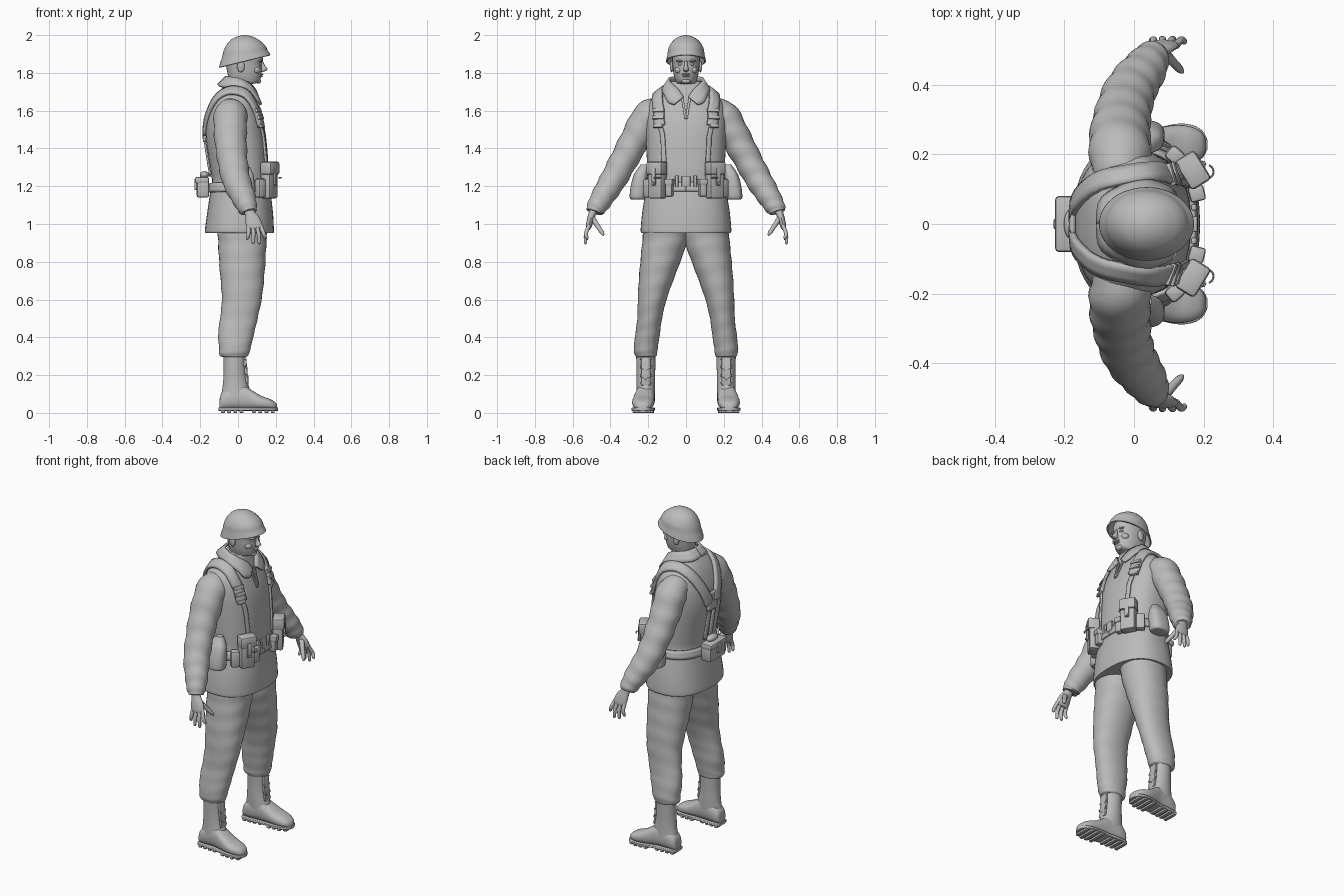
import bpy, bmesh, math
from mathutils import Vector, Matrix
from mathutils.bvhtree import BVHTree

if "Cube" in bpy.data.objects:
    bpy.data.objects.remove(bpy.data.objects["Cube"])

GREY = bpy.data.materials.new("plain grey")
GREY.diffuse_color = (0.5, 0.5, 0.5, 1)
GREY.use_nodes = True
GREY.node_tree.nodes["Principled BSDF"].inputs["Base Color"].default_value = GREY.diffuse_color


def finish(name, bm, angle=40):
    bmesh.ops.recalc_face_normals(bm, faces=bm.faces)
    me = bpy.data.meshes.new(name)
    bm.to_mesh(me)
    bm.free()
    ob = bpy.data.objects.new(name, me)
    bpy.context.collection.objects.link(ob)
    me.materials.append(GREY)
    bpy.ops.object.select_all(action='DESELECT')
    ob.select_set(True)
    bpy.context.view_layer.objects.active = ob
    bpy.ops.object.shade_smooth_by_angle(angle=math.radians(angle))
    return ob


def spline(pts, n):
    """Catmull-Rom through tuples of any length."""
    out = []
    for i in range(len(pts) - 1):
        a, b, c, d = pts[max(i - 1, 0)], pts[i], pts[i + 1], pts[min(i + 2, len(pts) - 1)]
        for k in range(n):
            t = k / n
            out.append(tuple(q + .5 * t * (r - p + t * (2 * p - 5 * q + 4 * r - s + t * (3 * (q - r) + s - p)))
                             for p, q, r, s in zip(a, b, c, d)))
    return out + [pts[-1]]


def loft(name, rings, axis=None, power=2.0, seg=28, n=4, fold=0.0, cap=True, warp=None):
    """Skin rings (x, y, z, ru, rv); axis fixes the ring plane, else it follows the path."""
    rings = spline(rings, n)
    bm, rows = bmesh.new(), []
    for i, r in enumerate(rings):
        c = Vector(r[:3])
        if axis == 'z':
            u, v = Vector((1, 0, 0)), Vector((0, 1, 0))
        elif axis == 'x':
            u, v = Vector((0, 1, 0)), Vector((0, 0, 1))
        else:
            t = (Vector(rings[min(i + 1, len(rings) - 1)][:3]) - Vector(rings[max(i - 1, 0)][:3])).normalized()
            u = (Vector((1, 0, 0)) - t * t.x).normalized()
            v = t.cross(u)
        row = []
        for k in range(seg):
            a = 2 * math.pi * k / seg
            ca, sa = math.cos(a), math.sin(a)
            f = 1 + fold * math.sin(1.25 * i + 1.6 * math.sin(a + .4))
            p = c + u * math.copysign(abs(ca) ** (2 / power), ca) * r[3] * f \
                  + v * math.copysign(abs(sa) ** (2 / power), sa) * r[4] * f
            row.append(bm.verts.new(warp(p) if warp else p))
        rows.append(row)
    for a, b in zip(rows, rows[1:]):
        for k in range(seg):
            bm.faces.new((a[k], a[k - 1], b[k - 1], b[k]))
    if cap:
        bm.faces.new(rows[0])
    bm.faces.new(rows[-1])
    return finish(name, bm)


def span(z, x0, x1, y0, y1):
    return ((x0 + x1) / 2, (y0 + y1) / 2, z, (x1 - x0) / 2, (y1 - y0) / 2)


def box(name, at, size, turn=0.0, bevel=.008, tilt=0.0):
    bm = bmesh.new()
    m = Matrix.Translation(at) @ Matrix.Rotation(turn, 4, 'Z') @ Matrix.Rotation(tilt, 4, 'Y')
    bmesh.ops.create_cube(bm, size=1, matrix=m @ Matrix.Diagonal((*size, 1)))
    bmesh.ops.bevel(bm, geom=bm.edges[:], offset=bevel, segments=2, affect='EDGES', profile=.5)
    return finish(name, bm)


def blob(name, at, size):
    bm = bmesh.new()
    bmesh.ops.create_uvsphere(bm, u_segments=16, v_segments=10, radius=1,
                              matrix=Matrix.Translation(at) @ Matrix.Diagonal((*size, 1)))
    return finish(name, bm, 80)


def rod(name, a, b, r):
    return loft(name, [(*a, r, r), (*b, r, r)], seg=8, n=1)


def sheet(name, rows, thick):
    bm = bmesh.new()
    vs = [[bm.verts.new(p) for p in row] for row in rows]
    for a, b in zip(vs, vs[1:]):
        for k in range(len(a) - 1):
            bm.faces.new((a[k], a[k + 1], b[k + 1], b[k]))
    ob = finish(name, bm)
    mod = ob.modifiers.new("thickness", 'SOLIDIFY')
    mod.thickness, mod.offset = thick, 0
    return ob


# jacket body
torso = loft("jacket_body", [span(z, a, b, -w, w) for z, a, b, w in (
    (.953, -.172, .188, .236), (.97, -.175, .19, .24), (1.06, -.163, .185, .232), (1.17, -.147, .172, .214),
    (1.225, -.138, .162, .203), (1.30, -.148, .162, .205), (1.45, -.170, .150, .213), (1.55, -.165, .132, .215),
    (1.63, -.140, .105, .200), (1.68, -.115, .088, .162), (1.72, -.085, .078, .112), (1.755, -.06, .07, .078))],
    axis='z', power=2.4, seg=48, n=5)
wear = [torso]

for side, s in (("left", 1), ("right", -1)):
    # sleeves
    wear.append(loft(side + "_sleeve", [(x, s * y, z, a, b) for x, y, z, a, b in (
        (-.04, .12, 1.60, .07, .07), (-.04, .195, 1.57, .088, .085), (-.04, .262, 1.46, .086, .08),
        (-.03, .325, 1.345, .08, .074), (-.01, .385, 1.235, .075, .07), (.025, .437, 1.15, .066, .062),
        (.05, .475, 1.085, .052, .052), (.056, .484, 1.062, .042, .042))], n=6, fold=.035))
    # hands
    loft(side + "_palm", [(x, s * y, z, a, b) for x, y, z, a, b in (
        (.055, .484, 1.09, .028, .024), (.064, .496, 1.055, .028, .02), (.078, .507, 1.02, .04, .018),
        (.088, .516, .985, .042, .015), (.09, .518, .972, .036, .01))], seg=16)
    for fname, x0, tip in (("little", .056, (.05, .525, .915)), ("ring", .078, (.08, .532, .895)),
                           ("middle", .099, (.113, .532, .893)), ("index", .12, (.145, .524, .92))):
        loft(f"{side}_{fname}_finger", [(x0, s * .513, .992, .011, .011),
             ((x0 + tip[0]) / 2 + .003, s * .53, .95, .0105, .0105),
             (tip[0], s * tip[1], tip[2] + .008, .0085, .0085), (tip[0], s * tip[1], tip[2], .003, .003)], seg=10, n=3)
    loft(side + "_thumb", [(.085, s * .495, 1.03, .017, .015), (.11, s * .468, .99, .013, .013),
         (.132, s * .445, .955, .011, .011), (.14, s * .436, .94, .004, .004)], seg=10, n=3)
    # trousers
    loft(side + "_trouser_leg", [span(z, a, b, *sorted((s * i, s * o))) for z, a, b, i, o in (
        (.975, -.11, .155, -.01, .225), (.90, -.105, .15, -.004, .232), (.80, -.10, .145, .03, .242),
        (.70, -.092, .137, .068, .25), (.60, -.085, .125, .103, .255), (.50, -.095, .104, .127, .258),
        (.42, -.105, .085, .138, .268), (.34, -.10, .066, .15, .276), (.305, -.098, .055, .155, .27),
        (.295, -.075, .042, .163, .262))], axis='z', power=2.15, seg=36, n=5, fold=.012)
    # boots
    loft(side + "_boot_shaft", [span(z, a, b, *sorted((s * i, s * o))) for z, a, b, i, o in (
        (.31, -.076, .04, .16, .264), (.22, -.076, .042, .163, .262), (.15, -.08, .055, .163, .262),
        (.09, -.09, .075, .165, .264))], axis='z')
    loft(side + "_boot_foot", [(x, s * y, (t + .018) / 2, w, (t - .018) / 2) for x, y, t, w in (
        (-.098, .213, .06, .02), (-.09, .213, .10, .038), (-.05, .213, .135, .048), (.02, .216, .15, .05),
        (.07, .222, .122, .055), (.12, .227, .092, .058), (.165, .228, .075, .052), (.195, .228, .058, .036),
        (.207, .228, .04, .014))], axis='x', power=2.5)
    loft(side + "_boot_sole", [(x, s * y, .02, w, .009) for x, y, w in (
        (-.102, .213, .022), (-.092, .213, .042), (-.03, .213, .05), (.03, .218, .05), (.12, .227, .061),
        (.17, .229, .055), (.198, .229, .038), (.211, .229, .014))], axis='x', power=6)
    for i in range(9):
        x = -.08 + i * .033
        if i != 4:
            box(f"{side}_sole_tread_{i}", (x, s * (.213 + .017 * i / 8), .009), (.02, (.086, .11)[4 < i < 8], .018), 0, .003)
    for i in range(3):
        z = .155 + i * .045
        f = .056 - i * .005
        for d in (1, -1):
            rod(f"{side}_boot_lace_{i}", (f - .006, s * .213 - d * .027, z), (f - .006, s * .213 + d * .027, z + .042), .005)
    box(side + "_boot_tongue", (.042, s * .213, .22), (.016, .05, .15), 0, .005, -.09)

# surface that straps lie on
verts, faces = [], []
for ob in wear:
    k = len(verts)
    verts += [v.co.copy() for v in ob.data.vertices]
    faces += [[k + i for i in p.vertices] for p in ob.data.polygons]
tree_body = BVHTree.FromPolygons([v.co.copy() for v in torso.data.vertices], [list(p.vertices) for p in torso.data.polygons])
tree_all = BVHTree.FromPolygons(verts, faces)


def strap(name, pts, width, thick=.01, off=.007, tree=tree_all, n=6):
    hits = [tree.find_nearest(p) for p in spline(pts, n)]
    rows = []
    for i, (p, nor, *_) in enumerate(hits):
        t = hits[min(i + 1, len(hits) - 1)][0] - hits[max(i - 1, 0)][0]
        w = t.cross(nor).normalized() * width / 2
        rows.append([q + m * off for q, m in (tree.find_nearest(p + nor * .01 + w * k)[:2] for k in (-1, -.33, .33, 1))])
    return sheet(name, rows, thick)


# belt and buckle
ring = [(.3 * math.cos(a), .33 * math.sin(a), 1.225) for a in (math.pi * k / 16 for k in range(33))]
strap("belt", ring, .05, .012, tree=tree_body, n=3)
box("belt_buckle", (.176, 0, 1.225), (.014, .045, .06), 0, .004)
for s in (1, -1):
    box("belt_keeper", (.172, s * .048, 1.225), (.016, .018, .066), s * .15, .004)

for side, s in (("left", 1), ("right", -1)):
    # suspenders
    strap(side + "_front_strap", [(.2, s * .13, 1.25), (.2, s * .135, 1.36), (.2, s * .15, 1.46), (.16, s * .162, 1.56)], .024)
    strap(side + "_shoulder_strap", [(.18, s * .165, 1.53), (.14, s * .168, 1.62), (.06, s * .168, 1.70), (-.04, s * .162, 1.74),
          (-.14, s * .135, 1.70), (-.20, s * .085, 1.60), (-.23, s * .035, 1.48)], .06, .016, .01)
    strap(side + "_back_strap", [(-.23, s * .04, 1.50), (-.22, s * .024, 1.40), (-.22, s * .028, 1.24)], .026)
    for z, w in ((1.525, .05), (1.575, .066), (1.62, .066)):
        p, nor, *_ = tree_all.find_nearest((.16, s * .165, z))
        box(side + "_strap_buckle", p + nor * .016, (.016, w, .02), math.atan2(nor.y, nor.x) * .7, .004, -.3)
    # cartridge pouches
    turn, at = s * .55, Vector((.165, s * .152, 0))
    out = Vector((math.cos(turn), math.sin(turn), 0))
    box(side + "_pouch", at + Vector((0, 0, 1.225)), (.06, .088, .18), turn, .012)
    box(side + "_pouch_lid", at + out * .005 + Vector((0, 0, 1.295)), (.068, .098, .07), turn, .012)
    box(side + "_pouch_tab", at + out * .037 + Vector((0, 0, 1.25)), (.012, .024, .09), turn, .004)
    box(side + "_pouch_stud", at + out * .042 + Vector((0, 0, 1.215)), (.012, .014, .014), turn, .004)
    box(side + "_inner_pouch", (.178, s * .088, 1.19), (.04, .04, .09), s * .25, .01)
    box(side + "_inner_pouch_lid", (.181, s * .088, 1.222), (.045, .046, .035), s * .25, .008)
    box(side + "_outer_pouch", (.118, s * .197, 1.19), (.045, .05, .1), s * .85, .012)
    hoop = [(at + out * .045 + Vector((.006 - .02 * math.cos(a), -s * (.025 + .02 * math.sin(a)), 1.245)))
            for a in (2 * math.pi * k / 10 for k in range(11))]
    for a, b in zip(hoop, hoop[1:]):
        rod(side + "_pull_ring", a, b, .003)
    # canteens on the hips
    loft(side + "_canteen", [(x, s * y, z, a, b) for x, y, z, a, b in (
        (.03, .255, 1.13, .04, .03), (.03, .256, 1.14, .056, .042), (.03, .25, 1.20, .058, .043),
        (.03, .24, 1.26, .052, .036), (.03, .228, 1.295, .034, .026), (.03, .222, 1.315, .02, .018))],
        axis='z', power=2.6)

# harness plate and back pouch
strap("harness_plate", [(-.23, 0, 1.55), (-.23, 0, 1.43)], .09, .014, .01)
box("back_pouch", (-.186, 0, 1.19), (.066, .15, .10), 0, .012)
box("back_pouch_lid", (-.19, 0, 1.232), (.074, .16, .035), 0, .01)
box("back_pouch_tab", (-.225, 0, 1.21), (.012, .03, .06), 0, .004)
blob("back_pouch_knob", (-.178, 0, 1.26), (.024, .045, .02))

# collar and neck opening
for side, s in (("left", 1), ("right", -1)):
    top = [(-.062, 0, 1.778), (-.045, .06, 1.777), (.01, .088, 1.768), (.06, .072, 1.742), (.088, .04, 1.712), (.105, .012, 1.672)]
    low = [(-.105, 0, 1.735), (-.09, .075, 1.728), (.01, .125, 1.712), (.075, .115, 1.685), (.112, .095, 1.645), (.122, .062, 1.632)]
    sheet(side + "_collar", [[Vector((a[0], s * a[1], a[2])).lerp(Vector((b[0], s * b[1], b[2])), k / 3) for k in range(4)]
                             for a, b in zip(spline(top, 4), spline(low, 4))], .014)
    strap(side + "_neck_opening", [(.15, s * .022, 1.69), (.16, s * .012, 1.63), (.18, s * .004, 1.57)], .012, .008, .004, tree_body)

# head
loft("head", [span(z, a, b, -w, w) for z, a, b, w in (
    (1.68, -.045, .07, .058), (1.735, -.045, .068, .058), (1.746, -.045, .098, .055), (1.757, -.048, .115, .056),
    (1.785, -.053, .123, .064), (1.82, -.06, .127, .069), (1.85, -.065, .126, .072), (1.87, -.068, .132, .073),
    (1.91, -.068, .128, .073), (1.95, -.045, .10, .055))], axis='z', power=2.2)
loft("nose", [(.128, 0, 1.862, .004, .007), (.132, 0, 1.84, .010, .009), (.137, 0, 1.822, .018, .014),
              (.134, 0, 1.812, .016, .014), (.128, 0, 1.806, .006, .008)], axis='z', seg=14)
blob("chin", (.108, 0, 1.757), (.014, .024, .014))
blob("upper_lip", (.124, 0, 1.792), (.01, .022, .005))
blob("lower_lip", (.122, 0, 1.782), (.01, .019, .005))
for side, s in (("left", 1), ("right", -1)):
    blob(side + "_eye", (.114, s * .03, 1.846), (.011, .013, .007))
    blob(side + "_brow", (.118, s * .03, 1.864), (.013, .022, .006))
    blob(side + "_cheek", (.095, s * .038, 1.815), (.024, .022, .02))
    blob(side + "_ear", (.015, s * .076, 1.835), (.02, .009, .032))

# helmet, its rim dropping towards the back
helmet = loft("helmet", [(.036, 0, z, a, b) for z, a, b in (
    (1.862, .137, .106), (1.88, .130, .102), (1.90, .121, .098), (1.93, .111, .093), (1.96, .091, .077),
    (1.982, .063, .054), (1.995, .032, .028), (2.0, .004, .004))], axis='z', seg=40, cap=False,
    warp=lambda p: p + Vector((0, 0, .24 * (p.x - .036) * max(0, (1.975 - p.z) / .113) ** 1.0)))
helmet.modifiers.new("shell", 'SOLIDIFY').thickness = .007
